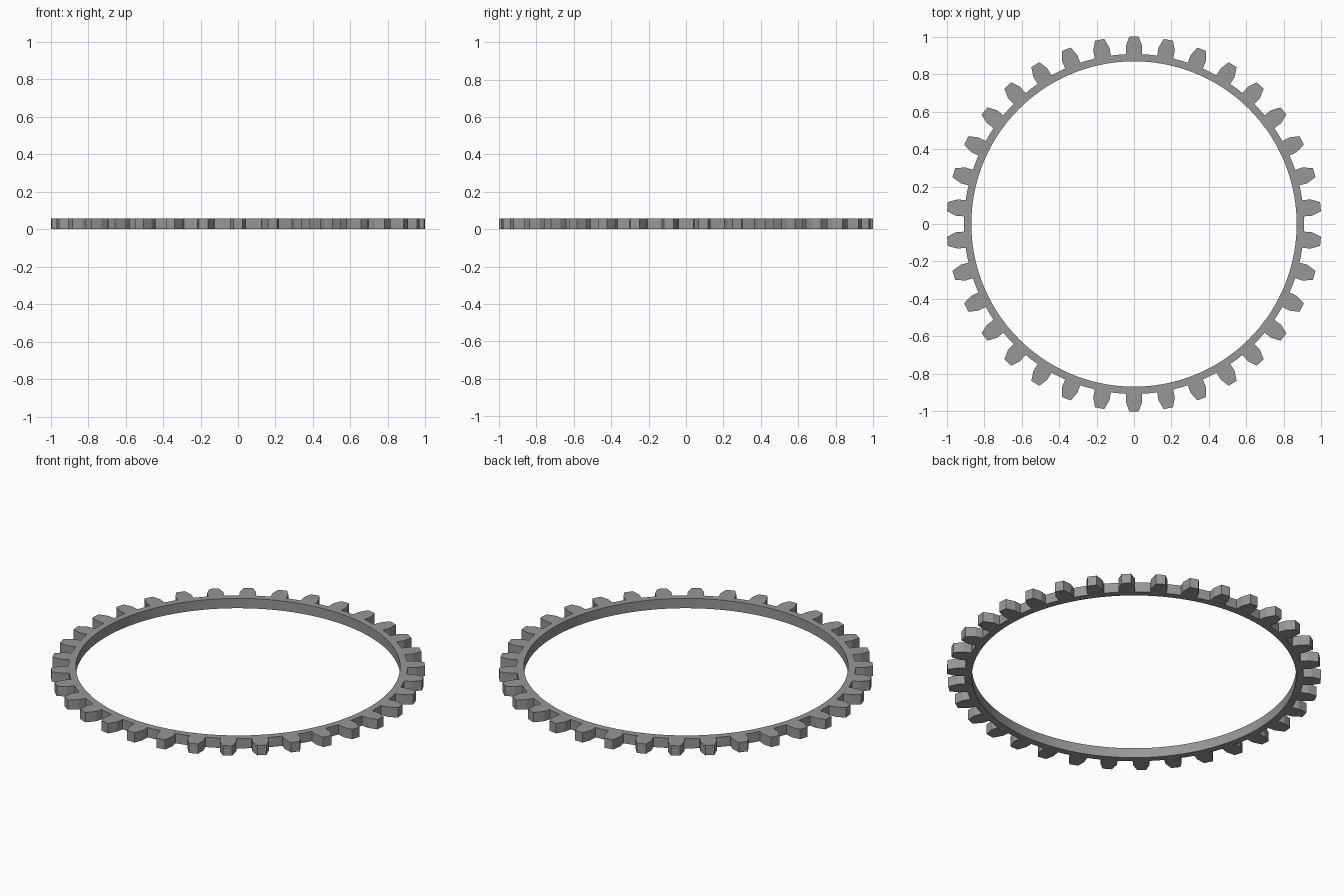
import bpy
import bmesh
import math
from mathutils import Matrix, Vector

cube = bpy.data.objects.get("Cube")
if cube:
    bpy.data.objects.remove(cube, do_unlink=True)

TEETH = 34
PITCH = math.tau / TEETH
INNER_R, ROOT_R, TIP_R = 0.868, 0.907, 1.0
THICKNESS = 0.058
# Tooth flank: radius and half width, from root to tip
FLANK = [(ROOT_R, 0.043), (0.95, 0.044), (TIP_R, 0.025)]
BASE_ANGLE = math.asin(FLANK[0][1] / ROOT_R)


def polar(radius, angle):
    return Vector((radius * math.cos(angle), radius * math.sin(angle), 0))


def flank_point(radius, half_width, side):
    return polar(radius, side * math.asin(half_width / radius))


def add_sector(bm, turn):
    """One pitch of the flat outline: rim strip plus a tooth."""
    spin = Matrix.Rotation(turn, 3, "Z")

    def face(points):
        bm.faces.new([bm.verts.new(spin @ p) for p in points])

    # Rim strip
    stations = [-PITCH / 2, -BASE_ANGLE, 0, BASE_ANGLE, PITCH / 2]
    for a, b in zip(stations, stations[1:]):
        face([polar(INNER_R, a), polar(ROOT_R, a),
              polar(ROOT_R, b), polar(INNER_R, b)])

    # Tooth with mirrored flanks
    right = [flank_point(r, w, -1) for r, w in FLANK]
    left = [flank_point(r, w, 1) for r, w in reversed(FLANK)]
    face(right + left + [polar(ROOT_R, 0)])


bm = bmesh.new()
for i in range(TEETH):
    add_sector(bm, math.pi / 2 + i * PITCH)
bmesh.ops.remove_doubles(bm, verts=bm.verts, dist=1e-4)

# Give the flat outline its thickness
extruded = bmesh.ops.extrude_face_region(bm, geom=bm.faces[:])
top_verts = [g for g in extruded["geom"] if isinstance(g, bmesh.types.BMVert)]
bmesh.ops.translate(bm, verts=top_verts, vec=(0, 0, THICKNESS))
bmesh.ops.recalc_face_normals(bm, faces=bm.faces)

mesh = bpy.data.meshes.new("gear_ring")
bm.to_mesh(mesh)
bm.free()
gear = bpy.data.objects.new("gear_ring", mesh)
bpy.context.collection.objects.link(gear)

# Dark grey metal
steel = bpy.data.materials.new("dark_steel")
steel.use_nodes = True
color = (0.31, 0.31, 0.31, 1)
steel.diffuse_color = color
steel.node_tree.nodes["Principled BSDF"].inputs["Base Color"].default_value = color
mesh.materials.append(steel)

# Smooth rim, crisp teeth
bpy.context.view_layer.objects.active = gear
gear.select_set(True)
bpy.ops.object.shade_smooth_by_angle(angle=math.radians(10))
